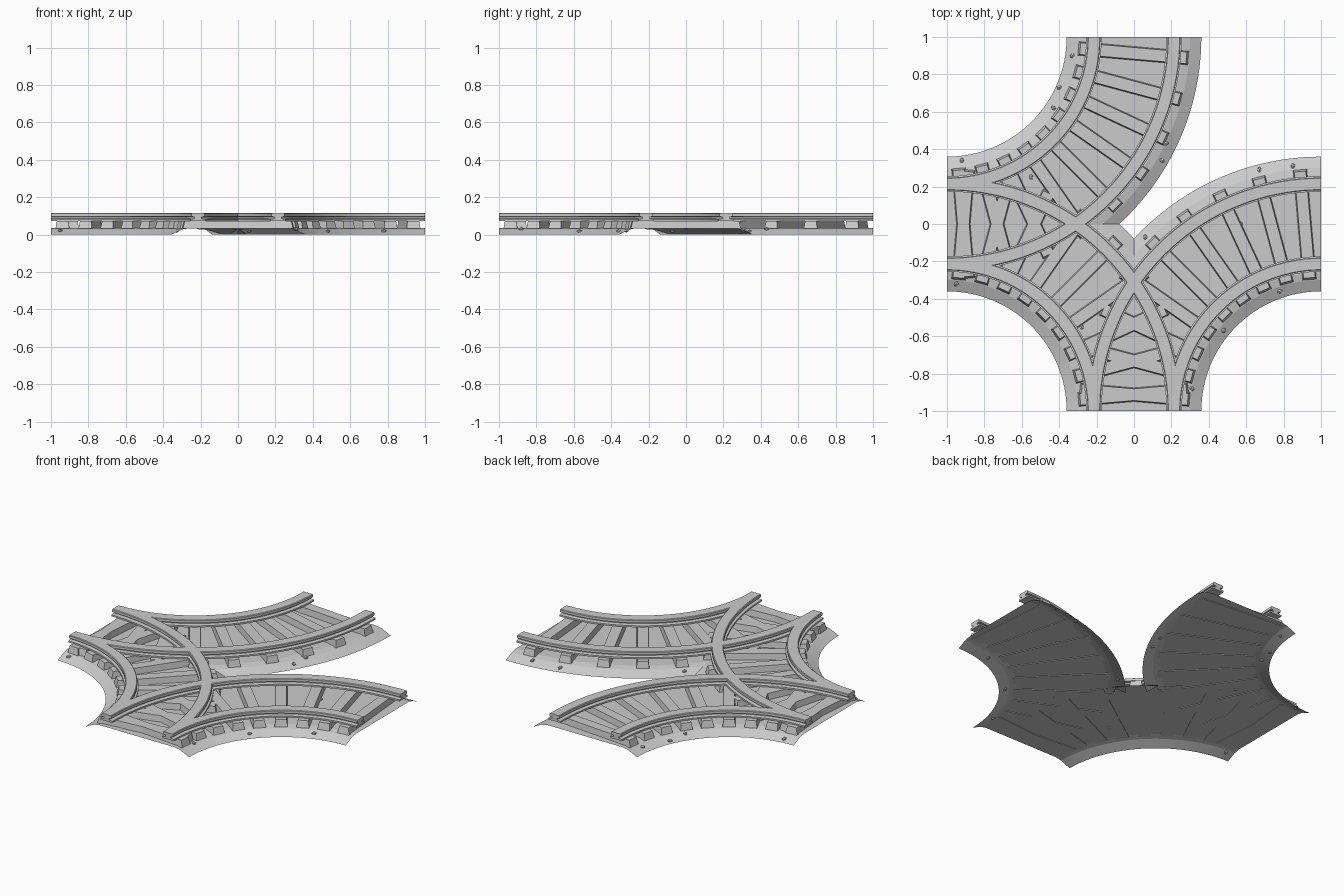
import bpy, bmesh, random
from math import sin, cos, radians, hypot
from mathutils import Matrix, Vector

random.seed(4)
cube = bpy.data.objects.get("Cube")
if cube:
    bpy.data.objects.remove(cube)

grey = bpy.data.materials.new("plain grey")
grey.use_nodes = True
grey.diffuse_color = (0.6, 0.6, 0.6, 1)
grey.node_tree.nodes["Principled BSDF"].inputs["Base Color"].default_value = (0.6, 0.6, 0.6, 1)

# Three quarter-circle tracks of radius 1: centre x, centre y, start angle
TRACKS = {"north_west": (-1, 1, 270), "south_east": (1, -1, 90), "south_west": (-1, -1, 0)}
STEPS = 48
BED = [(-0.36, 0), (-0.30, 0.028), (-0.26, 0.036), (0.26, 0.036), (0.30, 0.028), (0.36, 0)]


def finish(bm, name, recalc=True):
    if recalc:
        bmesh.ops.recalc_face_normals(bm, faces=bm.faces)
    mesh = bpy.data.meshes.new(name)
    bm.to_mesh(mesh)
    bm.free()
    mesh.materials.append(grey)
    obj = bpy.data.objects.new(name, mesh)
    bpy.context.collection.objects.link(obj)
    return obj


def sweep(bm, profile, track, closed):
    """Sweep an (offset, height) profile along a quarter circle."""
    cx, cy, start = track
    rings = []
    for i in range(STEPS + 1):
        a = radians(start + 90 * i / STEPS)
        rings.append([bm.verts.new((cx + (1 + o) * cos(a), cy + (1 + o) * sin(a), z))
                      for o, z in profile])
    n = len(profile)
    for a, b in zip(rings, rings[1:]):
        for j in range(n if closed else n - 1):
            k = (j + 1) % n
            bm.faces.new((a[j], a[k], b[k], b[j]))
    if closed:
        bm.faces.new(rings[0])
        bm.faces.new(rings[-1])


def bed_height(track, p):
    """Height of a track's bed at a point, or -1 outside it."""
    cx, cy, _ = track
    if abs(p.x) > 1.001 or abs(p.y) > 1.001:
        return -1
    o = abs(hypot(p.x - cx, p.y - cy) - 1)
    for (o1, z1), (o2, z2) in zip(BED[3:], BED[4:]):
        if o <= o1:
            return z1
        if o <= o2:
            return z1 + (z2 - z1) * (o - o1) / (o2 - o1)
    return -1


def rail_profile(mid):
    """I-shaped rail section: foot, web and head."""
    half = [(0.041, 0.073), (0.041, 0.083), (0.018, 0.086), (0.018, 0.094),
            (0.034, 0.097), (0.034, 0.112), (0.030, 0.115)]
    return [(mid + o, z) for o, z in half] + [(mid - o, z) for o, z in reversed(half)]


def add_tie(bm, track, angle):
    """Tapered sleeper lying across the track."""
    cx, cy, start = track
    a = radians(start + angle)
    verts = bmesh.ops.create_cube(bm, size=1)["verts"]
    for v in verts:
        top = v.co.z > 0
        v.co.x *= 0.57 if top else 0.59
        v.co.y *= 0.062 if top else 0.074
        v.co.z = 0.074 if top else 0.032
    place = Matrix.Translation((cx + cos(a), cy + sin(a), 0)) @ Matrix.Rotation(a, 4, "Z")
    bmesh.ops.transform(bm, matrix=place, verts=verts)


for name, track in TRACKS.items():
    # Ballast bed: open shell, without the banks buried under a neighbouring bed
    bm = bmesh.new()
    sweep(bm, BED, track, closed=False)
    others = [t for t in TRACKS.values() if t != track]
    buried = [f for f in bm.faces if any(
        all(bed_height(t, v.co) > v.co.z + 0.0001 or
            (v.co.z > 0.035 and bed_height(t, v.co) > 0.035) for v in f.verts)
        and f.calc_center_median().z < 0.035 for t in others)]
    bmesh.ops.delete(bm, geom=buried, context="FACES")
    bm.normal_update()
    for f in bm.faces:
        if f.normal.z < 0:
            f.normal_flip()
    finish(bm, name + "_ballast_bed", recalc=False)

    # Inner and outer rails
    for side, mid in (("inner", -0.214), ("outer", 0.214)):
        bm = bmesh.new()
        sweep(bm, rail_profile(mid), track, closed=True)
        rail = finish(bm, name + "_" + side + "_rail")
        bpy.ops.object.select_all(action="DESELECT")
        rail.select_set(True)
        bpy.context.view_layer.objects.active = rail
        bpy.ops.object.shade_smooth_by_angle(angle=radians(20))

    # Sleepers
    bm = bmesh.new()
    for i in range(9):
        add_tie(bm, track, 5 + 10 * i)
    finish(bm, name + "_sleepers")

# Loose stones scattered on the bed
STONES = [(-.92, .34), (-.4, .73), (-.43, .62), (-.33, .9), (.17, .43), (.15, .34),
          (-.33, .36), (-.55, .25), (.67, .29), (.85, .31), (.57, 0), (.06, -.07),
          (-.95, -.32), (.78, -.36), (.48, -.57), (.31, -.88), (-.28, -.55)]
bm = bmesh.new()
for x, y in STONES:
    z = max(bed_height(t, Vector((x, y, 0))) for t in TRACKS.values())
    spin = Matrix.Rotation(random.uniform(0, 6), 4, "Z")
    size = Matrix.Diagonal((0.016, 0.012, 0.01, 1))
    bmesh.ops.create_icosphere(bm, subdivisions=1, radius=1,
                               matrix=Matrix.Translation((x, y, max(z, 0.01) + 0.002)) @ spin @ size)
finish(bm, "loose_stones")
